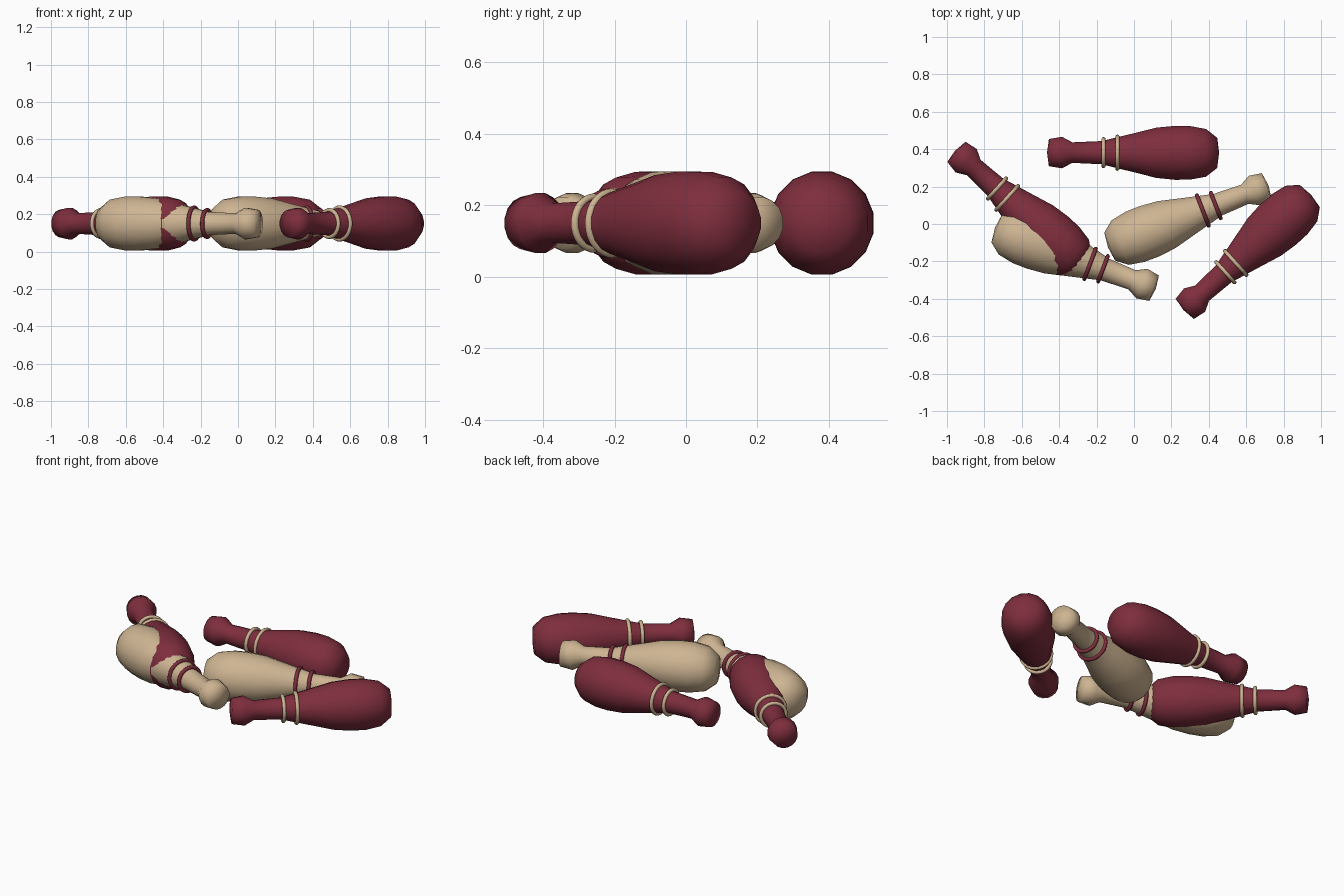
import bpy
import bmesh
from math import tau, cos, sin, atan2
from mathutils import Vector, Matrix

cube = bpy.data.objects.get("Cube")
if cube:
    bpy.data.objects.remove(cube, do_unlink=True)


def make_material(name, rgb):
    mat = bpy.data.materials.new(name)
    mat.use_nodes = True
    mat.diffuse_color = (*rgb, 1)
    mat.node_tree.nodes["Principled BSDF"].inputs["Base Color"].default_value = (*rgb, 1)
    return mat


red = make_material("dark red", (0.21, 0.027, 0.047))
tan = make_material("tan wood", (0.62, 0.46, 0.29))

# Pin outline: distance from the head end, radius
PROFILE = [(0.005, 0.074), (0.075, 0.086), (0.13, 0.056), (0.285, 0.063),
           (0.45, 0.104), (0.58, 0.137), (0.68, 0.147), (0.76, 0.146),
           (0.845, 0.13), (0.905, 0.082)]
LENGTH = 0.915
SIDES = 16
HEIGHT = 0.15


def finish(bm, name, mat, matrix):
    bmesh.ops.recalc_face_normals(bm, faces=bm.faces)
    for face in bm.faces:
        face.smooth = True
    mesh = bpy.data.meshes.new(name)
    bm.to_mesh(mesh)
    bm.free()
    mesh.materials.append(mat)
    obj = bpy.data.objects.new(name, mesh)
    obj.matrix_world = matrix
    bpy.context.collection.objects.link(obj)


def bridge(bm, a, b):
    n = len(a)
    for i in range(n):
        j = (i + 1) % n
        bm.faces.new((a[i], a[j], b[j], b[i]))


def circle(bm, x, r):
    return [bm.verts.new((x, r * cos(tau * (i + 0.5) / SIDES), r * sin(tau * (i + 0.5) / SIDES)))
            for i in range(SIDES)]


def pin_body(name, mat, matrix):
    bm = bmesh.new()
    loops = [circle(bm, x, r) for x, r in PROFILE]
    for a, b in zip(loops, loops[1:]):
        bridge(bm, a, b)
    # Slightly domed ends
    for loop, x in ((loops[0], -0.005), (loops[-1], LENGTH)):
        tip = bm.verts.new((x, 0, 0))
        for i in range(SIDES):
            bm.faces.new((loop[i], loop[(i + 1) % SIDES], tip))
    finish(bm, name, mat, matrix)


def neck_ring(name, mat, matrix, x, radius, thickness=0.011, around=32, tube=10):
    bm = bmesh.new()
    loops = []
    for k in range(tube):
        t = tau * k / tube
        r = radius + thickness * cos(t)
        loops.append([bm.verts.new((x + thickness * sin(t), r * cos(tau * i / around),
                                    r * sin(tau * i / around))) for i in range(around)])
    for k in range(tube):
        bridge(bm, loops[k], loops[(k + 1) % tube])
    finish(bm, name, mat, matrix)


# Pins: name, colours, head end and base end on the ground plan
PINS = [("back_pin", red, tan, (-0.46, 0.382), (0.455, 0.38)),
        ("right_pin", red, tan, (0.268, -0.457), (0.942, 0.152)),
        ("middle_pin", tan, red, (0.714, 0.206), (-0.14, -0.125)),
        ("front_pin", tan, red, (0.112, -0.345), (-0.742, -0.02)),
        ("left_pin", red, tan, (-0.953, 0.389), (-0.28, -0.22))]

for name, body, band, head, base in PINS:
    d = Vector(base) - Vector(head)
    matrix = Matrix.Translation((*head, HEIGHT)) @ Matrix.Rotation(atan2(d.y, d.x), 4, "Z")
    pin_body(name, body, matrix)
    neck_ring(name + "_upper_ring", band, matrix, 0.297, 0.072)
    neck_ring(name + "_lower_ring", band, matrix, 0.371, 0.086)
